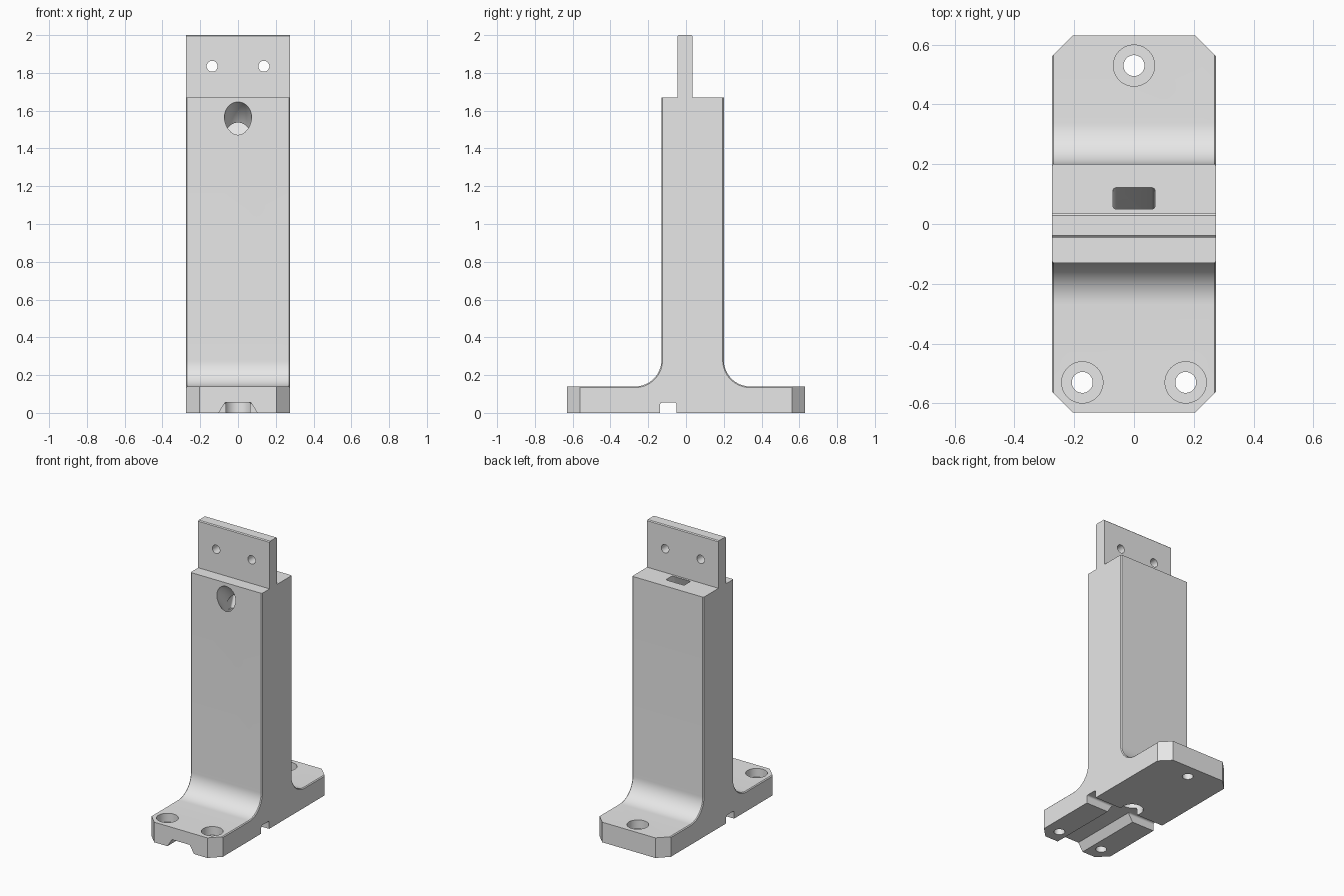
import bpy, bmesh, math
from mathutils import Matrix

if "Cube" in bpy.data.objects:
    bpy.data.objects.remove(bpy.data.objects["Cube"])

W = 0.275          # half width
L = 0.63           # half length
BASE = 0.14        # base plate height
FRONT, BACK, SHOULDER = -0.13, 0.20, 1.67
R = 0.14           # root fillet radius

grey = bpy.data.materials.new("light grey")
grey.use_nodes = True
grey.diffuse_color = (0.8, 0.8, 0.8, 1)
grey.node_tree.nodes["Principled BSDF"].inputs["Base Color"].default_value = (0.8, 0.8, 0.8, 1)


def link(name, bm):
    bmesh.ops.recalc_face_normals(bm, faces=bm.faces)
    mesh = bpy.data.meshes.new(name)
    bm.to_mesh(mesh)
    bm.free()
    obj = bpy.data.objects.new(name, mesh)
    bpy.context.collection.objects.link(obj)
    mesh.materials.append(grey)
    return obj


def prism(axis, points, lo, hi):
    """Extrude a 2D outline along an axis; outline is (y,z), (x,z) or (x,y)."""
    place = {"x": lambda p: (lo, p[0], p[1]),
             "y": lambda p: (p[0], lo, p[1]),
             "z": lambda p: (p[0], p[1], lo)}[axis]
    bm = bmesh.new()
    face = bm.faces.new([bm.verts.new(place(p)) for p in points])
    out = bmesh.ops.extrude_face_region(bm, geom=[face])
    moved = [v for v in out["geom"] if isinstance(v, bmesh.types.BMVert)]
    bmesh.ops.translate(bm, verts=moved, vec=[(hi - lo) * (axis == a) for a in "xyz"])
    return bm


def circle(cx, cy, r, n=48):
    return [(cx + r * math.cos(math.tau * i / n), cy + r * math.sin(math.tau * i / n))
            for i in range(n)]


def arc(cx, cy, r, start, end, n=16):
    angles = [math.radians(start + (end - start) * i / n) for i in range(n + 1)]
    return [(cx + r * math.cos(a), cy + r * math.sin(a)) for a in angles]


def rounded_box(hx, hy, r):
    return (arc(hx - r, hy - r, r, 0, 90, 4) + arc(r - hx, hy - r, r, 90, 180, 4)
            + arc(r - hx, r - hy, r, 180, 270, 4) + arc(hx - r, r - hy, r, 270, 360, 4))


def boolean(target, cutter, operation="DIFFERENCE"):
    mod = target.modifiers.new("cut", "BOOLEAN")
    mod.object, mod.operation, mod.solver = cutter, operation, "EXACT"
    cutter.hide_render = True
    bpy.context.view_layer.objects.active = target
    bpy.ops.object.modifier_apply(modifier=mod.name)
    bpy.data.objects.remove(cutter)


# Side profile: base plate, filleted column and thin top tab
c = 0.006
profile = [(-L, 0), (L, 0), (L, BASE)]
profile += arc(BACK + R, BASE + R, R, 270, 180)
profile += [(BACK, SHOULDER), (0.035, SHOULDER), (0.035, 2 - c), (0.035 - c, 2),
            (-0.045 + c, 2), (-0.045, 2 - c), (-0.045, SHOULDER), (FRONT, SHOULDER)]
profile += arc(FRONT - R, BASE + R, R, 0, -90)
profile += [(-L, BASE)]
bm = prism("x", profile, -W, W)

# Small chamfer along the long side edges of column, fillets and base top
def on_side_edge(e):
    a, b = (v.co for v in e.verts)
    mid = (a + b) / 2
    same_side = abs(a.x - b.x) < 1e-5
    outer = mid.y < FRONT + 1e-4 or mid.y > BACK - 1e-4
    return same_side and outer and min(a.z, b.z) > BASE - 1e-4

bmesh.ops.bevel(bm, geom=[e for e in bm.edges if on_side_edge(e)], offset=0.006,
                segments=1, affect="EDGES")
stand = link("bracket_stand", bm)

# Chamfered corners of the base plate
k, m = 0.07, W + 0.0001
outline = [(m, k - L), (m, L - k), (W - k, L), (k - W, L),
           (-m, L - k), (-m, k - L), (k - W, -L), (W - k, -L)]
boolean(stand, link("corner_trim", prism("z", outline, -0.1, 2.1)), "INTERSECT")

# Counterbored bolt holes in the base
for x, y in ((0, 0.53), (0.173, -0.53), (-0.173, -0.53)):
    boolean(stand, link("bolt_hole", prism("z", circle(x, y, 0.035), -0.1, 0.3)))
    boolean(stand, link("counterbore", prism("z", circle(x, y, 0.069), BASE - 0.06, 0.3)))

# Pin holes through the tab
for x in (-0.137, 0.137):
    boolean(stand, link("pin_hole", prism("y", circle(x, 1.835, 0.029, 32), -0.3, 0.3)))

# Underside cross slot with rounded upper corners
s = 0.012
slot = ([(-0.137, -0.1), (-0.05, -0.1)] + arc(-0.05 - s, 0.055 - s, s, 0, 90, 4)
        + arc(-0.137 + s, 0.055 - s, s, 90, 180, 4))
boolean(stand, link("cross_slot", prism("x", slot, -0.5, 0.5)))

# Underside tapered groove running to the front edge
groove = [(-0.166, -0.1), (0.166, -0.1), (0.068, 0.055), (-0.068, 0.055)]
boolean(stand, link("front_groove", prism("y", groove, -0.8, -0.06)))

# Round cable passage: up the column, then bending out of the front
bend, axis_y, bend_z = 0.234, -0.02, 1.367
path = [(axis_y, -0.1)] + arc(axis_y - bend, bend_z, bend, 0, 90, 20) + [(-0.5, bend_z + bend)]
curve = bpy.data.curves.new("cable_passage", "CURVE")
curve.dimensions = "3D"
curve.bevel_depth, curve.bevel_resolution, curve.use_fill_caps = 0.072, 10, True
spline = curve.splines.new("POLY")
spline.points.add(len(path) - 1)
for point, (y, z) in zip(spline.points, path):
    point.co = (0, y, z, 1)
pipe = bpy.data.objects.new("cable_passage", curve)
bpy.context.collection.objects.link(pipe)
bpy.ops.object.select_all(action="DESELECT")
bpy.context.view_layer.objects.active = pipe
pipe.select_set(True)
bpy.ops.object.convert(target="MESH")
pipe = bpy.context.view_layer.objects.active
bm = bmesh.new()
bm.from_mesh(pipe.data)
bmesh.ops.remove_doubles(bm, verts=bm.verts, dist=1e-5)
bmesh.ops.recalc_face_normals(bm, faces=bm.faces)
bm.to_mesh(pipe.data)
bm.free()
pipe.data.materials.clear()
pipe.data.materials.append(grey)
boolean(stand, pipe)

# Rectangular slot in the shoulder, slanting forward into the passage
bm = prism("z", rounded_box(0.071, 0.036, 0.012), -0.25, 0.1)
shear = Matrix.Identity(4)
shear[1][2] = 0.38
bmesh.ops.transform(bm, matrix=Matrix.Translation((0, 0.086, SHOULDER)) @ shear, verts=bm.verts)
# Keep the part above the shoulder clear of the tab
boolean(stand, link("shoulder_slot", bm))

bpy.ops.object.select_all(action="DESELECT")
stand.select_set(True)
bpy.context.view_layer.objects.active = stand
bpy.ops.object.shade_smooth_by_angle(angle=math.radians(25))
